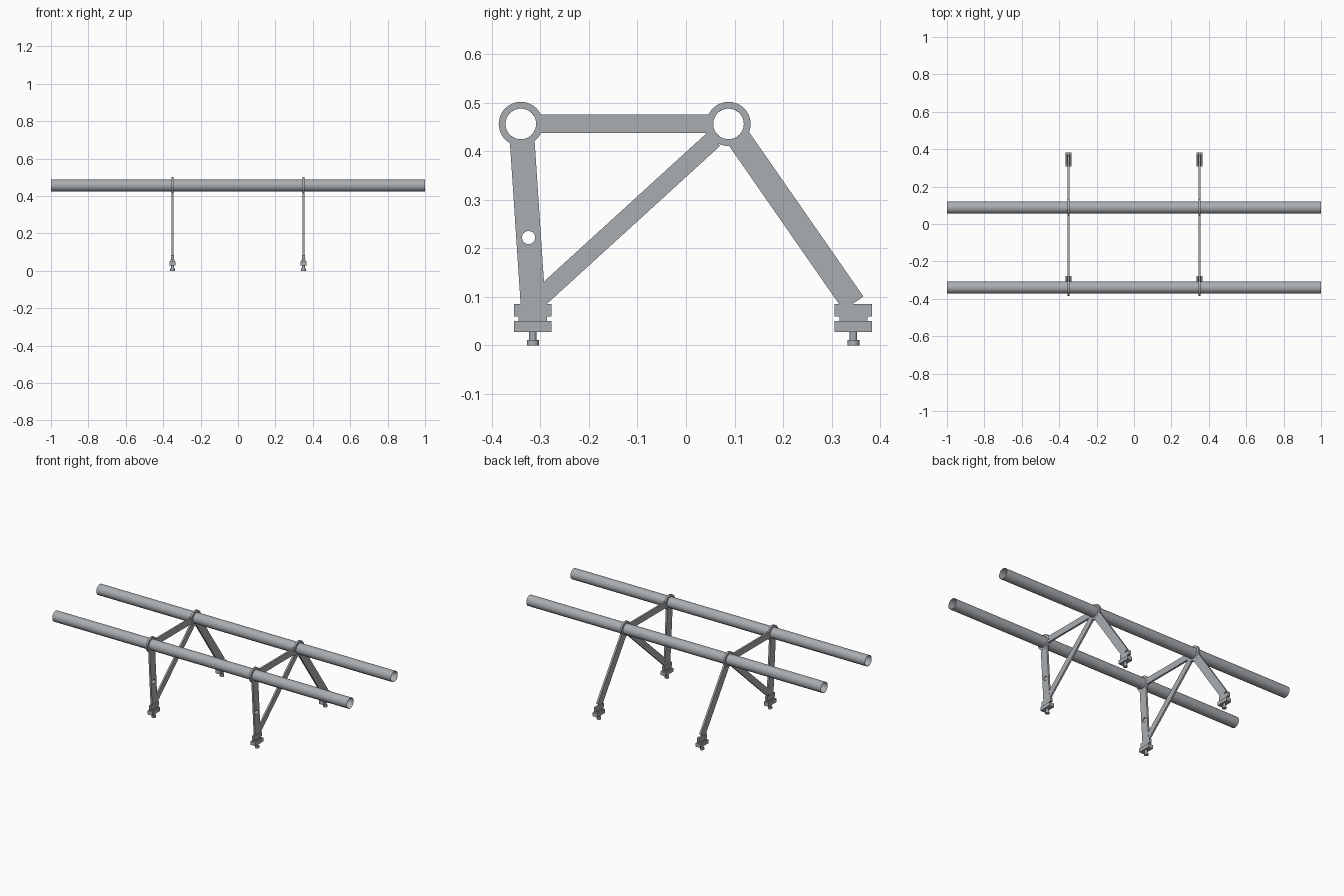
import bpy, bmesh, math
from mathutils import Vector

if "Cube" in bpy.data.objects:
    bpy.data.objects.remove(bpy.data.objects["Cube"])

steel = bpy.data.materials.new("grey_steel")
steel.diffuse_color = (0.40, 0.42, 0.44, 1)
steel.use_nodes = True
steel.node_tree.nodes["Principled BSDF"].inputs["Base Color"].default_value = steel.diffuse_color

PLATE = 0.011              # thickness of the frame plates
RAIL_Z = 0.456
FRONT_Y, REAR_Y = -0.34, 0.0875


def finish(name, bm, smooth=False):
    bmesh.ops.recalc_face_normals(bm, faces=bm.faces)
    mesh = bpy.data.meshes.new(name)
    bm.to_mesh(mesh)
    bm.free()
    mesh.materials.append(steel)
    ob = bpy.data.objects.new(name, mesh)
    bpy.context.collection.objects.link(ob)
    if smooth:
        bpy.ops.object.select_all(action='DESELECT')
        ob.select_set(True)
        bpy.context.view_layer.objects.active = ob
        bpy.ops.object.shade_smooth_by_angle(angle=math.radians(35))
    return ob


def circle(y, z, r, n=40):
    return [(y + r * math.cos(2 * math.pi * i / n),
             z + r * math.sin(2 * math.pi * i / n)) for i in range(n)]


def plate(name, x, loops, thick=PLATE, smooth=False):
    """Extrude a side outline (with optional holes) along x."""
    bm = bmesh.new()
    for pts in loops:
        vs = [bm.verts.new((x - thick / 2, y, z)) for y, z in pts]
        for i, v in enumerate(vs):
            bm.edges.new((v, vs[(i + 1) % len(vs)]))
    bmesh.ops.triangle_fill(bm, edges=bm.edges[:], use_beauty=True, use_dissolve=False)
    out = bmesh.ops.extrude_face_region(bm, geom=bm.faces[:], use_keep_orig=True)
    verts = [g for g in out["geom"] if isinstance(g, bmesh.types.BMVert)]
    bmesh.ops.translate(bm, verts=verts, vec=(thick, 0, 0))
    return finish(name, bm, smooth)


def strip(a, b, width):
    """Four corners of a straight bar between two side-view points."""
    a, b = Vector(a), Vector(b)
    d = (b - a).normalized()
    n = Vector((-d.y, d.x)) * width / 2
    return [tuple(p) for p in (a + n, b + n, b - n, a - n)]


def rect(y, hw, z0, z1):
    return [(y - hw, z0), (y + hw, z0), (y + hw, z1), (y - hw, z1)]


def cylinder(name, x, y, z0, z1, r):
    bm = bmesh.new()
    bmesh.ops.create_cone(bm, cap_ends=True, segments=24, radius1=r, radius2=r, depth=z1 - z0)
    bmesh.ops.translate(bm, verts=bm.verts, vec=(x, y, (z0 + z1) / 2))
    finish(name, bm, True)


# Long hollow rails
for label, y in (("front", FRONT_Y), ("rear", REAR_Y)):
    plate(label + "_rail", 0, [circle(y, RAIL_Z, 0.0325), circle(y, RAIL_Z, 0.0315)],
          thick=2.0, smooth=True)

# Two identical support frames
for side, x in (("left", -0.35), ("right", 0.35)):
    # Collars around the rails
    for label, y in (("front", FRONT_Y), ("rear", REAR_Y)):
        plate(f"{side}_{label}_collar", x,
              [circle(y, RAIL_Z, 0.0455), circle(y, RAIL_Z, 0.032)], PLATE + 0.001, True)

    # Bars of the frame
    plate(side + "_top_bar", x, [strip((FRONT_Y + 0.038, RAIL_Z), (REAR_Y - 0.038, RAIL_Z), 0.038)])
    plate(side + "_front_leg", x,
          [strip((-0.337, 0.418), (-0.3145, 0.08), 0.051), circle(-0.324, 0.222, 0.0135, 24)],
          smooth=True)
    plate(side + "_brace", x, [strip((-0.302, 0.097), (0.0576, 0.425), 0.038)], PLATE - 0.001)
    plate(side + "_rear_leg", x, [strip((0.110, 0.424), (0.3446, 0.0865), 0.050)])

    # Clamping feet with a bolt underneath
    for label, y in (("front", -0.3153), ("rear", 0.3446)):
        foot = f"{side}_{label}_"
        plate(foot + "foot_plate", x, [rect(y, 0.0385, 0.06, 0.0855)], 0.014)
        plate(foot + "foot_neck", x, [rect(y, 0.029, 0.0505, 0.06)], 0.020)
        plate(foot + "foot_block", x, [rect(y, 0.0385, 0.028, 0.0505)], 0.032)
        cylinder(foot + "bolt_shank", x, y, 0.010, 0.029, 0.0078)
        cylinder(foot + "bolt_head", x, y, 0.0, 0.011, 0.0125)
